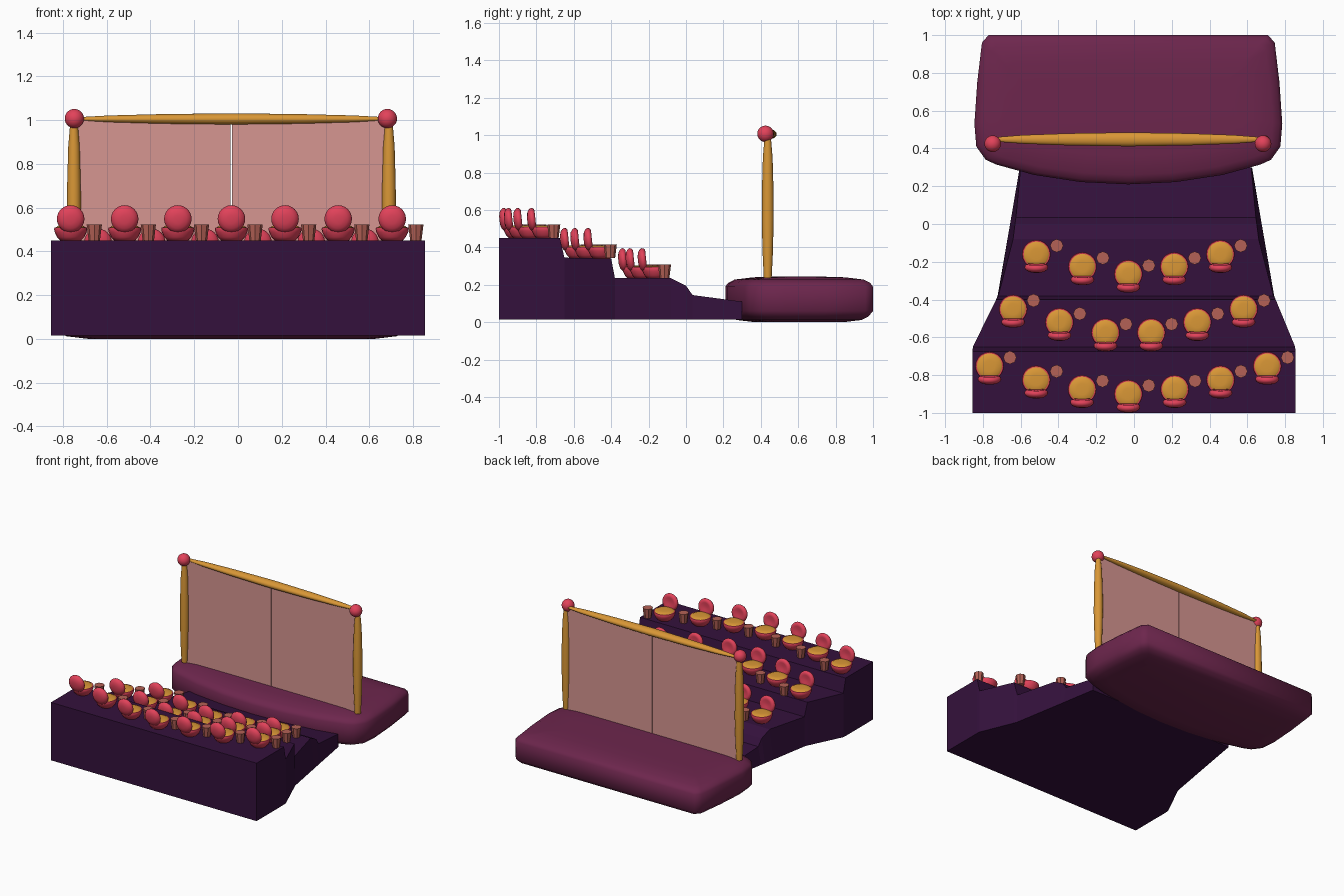
import bpy, bmesh, math
from mathutils import Matrix, Vector

if "Cube" in bpy.data.objects:
    bpy.data.objects.remove(bpy.data.objects["Cube"])


def material(name, rgb):
    m = bpy.data.materials.new(name)
    m.diffuse_color = [((c / 255 + 0.055) / 1.055) ** 2.4 for c in rgb] + [1]
    m.use_nodes = True
    m.node_tree.nodes["Principled BSDF"].inputs["Base Color"].default_value = m.diffuse_color
    return m


DARK = material("dark purple", (52, 17, 60))
PLUM = material("plum", (109, 38, 77))
GOLD = material("gold", (217, 151, 54))
RED = material("red", (226, 66, 90))
PINK = material("pink", (214, 150, 145))
CLAY = material("clay", (180, 97, 86))


def finish(name, bm, mat, smooth=None):
    bmesh.ops.recalc_face_normals(bm, faces=bm.faces)
    me = bpy.data.meshes.new(name)
    bm.to_mesh(me)
    bm.free()
    me.materials.append(mat)
    return place(name, me, (0, 0, 0), smooth)


def place(name, me, loc, smooth=None):
    ob = bpy.data.objects.new(name, me)
    ob.location = loc
    bpy.context.collection.objects.link(ob)
    if smooth:
        bpy.ops.object.select_all(action='DESELECT')
        ob.select_set(True)
        bpy.context.view_layer.objects.active = ob
        bpy.ops.object.shade_smooth_by_angle(angle=math.radians(smooth))
    return ob


def loft(rings):
    """Skin closed rings of equal length and cap both ends."""
    bm = bmesh.new()
    vs = [[bm.verts.new(p) for p in r] for r in rings]
    n = len(vs[0])
    for a, b in zip(vs, vs[1:]):
        for i in range(n):
            bm.faces.new((a[i], a[(i + 1) % n], b[(i + 1) % n], b[i]))
    bm.faces.new(vs[0][::-1])
    bm.faces.new(vs[-1])
    return bm


def lathe(profile, n, sx=1, sy=1):
    """Round solid about z from (radius, height) pairs."""
    return loft([[(r * sx * math.cos(math.tau * i / n), r * sy * math.sin(math.tau * i / n), z)
                  for i in range(n)] for r, z in profile])


# Stepped floor: y, top height, half width at bottom, half width at top
stations = [(-1, .45, .855, .855), (-.675, .45, .855, .855), (-.65, .345, .853, .853),
            (-.40, .34, .74, .74), (-.38, .235, .732, .728), (-.08, .235, .68, .65),
            (0, .195, .666, .64), (.035, .145, .66, .635), (.3, .11, .615, .61)]
bm = loft([[(-b, y, .015), (b, y, .015), (t, y, z), (-t, y, z)] for y, z, b, t in stations])
bmesh.ops.translate(bm, verts=[v for v in bm.verts if v.co.y > -.5], vec=(.01, 0, 0))
finish("stepped_floor", bm, DARK)

# Rounded stage
half = [(.25, .222), (.5, .26), (.7, .315), (.755, .34), (.805, .41),
        (.815, .53), (.80, .75), (.775, .96), (.74, 1.0)]
outline = [(0, .21)] + half + [(-x, y) for x, y in reversed(half)]
levels = [(0, .16), (.012, .06), (.03, .025), (.06, 0), (.19, 0), (.21, .015),
          (.228, .05), (.24, .15), (.243, .25)]
rings = []
for z, d in levels:
    sx, sy = 1 - d / .815, 1 - d / .395
    rings.append([(-.03 + x * sx, .605 + (y - .605) * sy, z) for x, y in outline])
finish("stage", loft(rings), PLUM, 50)

# Posts and ball finials
post = [(.021, .235), (.027, .36), (.032, .55), (.031, .7), (.026, .88), (.016, 1.0)]
for x in (-.75, .69):
    bm = lathe(post, 20)
    bmesh.ops.translate(bm, verts=bm.verts, vec=(x, .437, 0))
    finish("screen_post", bm, GOLD, 50)
for x in (-.748, .683):
    bm = bmesh.new()
    bmesh.ops.create_uvsphere(bm, u_segments=24, v_segments=14, radius=.044)
    bmesh.ops.translate(bm, verts=bm.verts, vec=(x, .425, 1.007))
    finish("ball_finial", bm, RED, 60)

# Top beam, flattened and thickest in the middle
beam = [(.3, -.71), (.6, -.5), (.88, -.25), (1, 0), (.88, .25), (.6, .5), (.3, .71)]
beam = [(.3, -.71), (.62, -.56), (.86, -.32), (1, 0), (.86, .32), (.62, .56), (.3, .71)]
bm = lathe(beam, 20, .026, .037)
bmesh.ops.transform(bm, verts=bm.verts,
                    matrix=Matrix.Translation((-.03, .448, 1.005)) @ Matrix.Rotation(math.pi / 2, 4, 'Y'))
finish("top_beam", bm, GOLD, 50)

# Two screen panels with a narrow gap
for x0, x1 in ((-.74, -.034), (-.028, .68)):
    bm = bmesh.new()
    bmesh.ops.create_cube(bm, size=1)
    bmesh.ops.transform(bm, verts=bm.verts, matrix=Matrix.Translation(((x0 + x1) / 2, .442, .615))
                        @ Matrix.Diagonal((x1 - x0, .008, .77, 1)))
    finish("screen_panel", bm, PINK)

# Chair parts, made once about the seat centre and then repeated
tub = finish("chair_tub", lathe([(.046, -.002), (.062, .015), (.073, .038), (.076, .052),
                                 (.073, .06), (.064, .06)], 20), RED, 50)
cushion = finish("chair_cushion", lathe([(.066, .045), (.067, .06), (.058, .066), (.03, .068)], 20), GOLD, 50)
bm = lathe([(.02, -.024), (.042, -.019), (.057, -.009), (.063, .002), (.06, .013),
            (.05, .02), (.036, .019), (.015, .014)], 24)
bmesh.ops.transform(bm, verts=bm.verts, matrix=Matrix.Translation((0, -.073, .098))
                    @ Matrix.Rotation(math.radians(-84), 4, 'X'))
back = finish("chair_back", bm, RED, 60)
bm = lathe([(.026, 0), (.035, .073)], 8)
bmesh.ops.translate(bm, verts=bm.verts, vec=(.108, .045, 0))
cup = finish("cup_stand", bm, CLAY)
parts = [tub, cushion, back, cup]

# Curved rows: floor height, then (offset from centre, y)
rows = [(.235, [(0, -.265), (.243, -.225), (.487, -.16)]),
        (.343, [(.121, -.575), (.365, -.52), (.61, -.45)]),
        (.45, [(0, -.90), (.245, -.875), (.488, -.825), (.735, -.752)])]
for z, spots in rows:
    for dx, y in spots:
        for s in ((1, -1) if dx else (1,)):
            for p in parts:
                place(p.name.split(".")[0], p.data, (-.03 + s * dx, y, z))
for p in parts:
    bpy.data.objects.remove(p)
